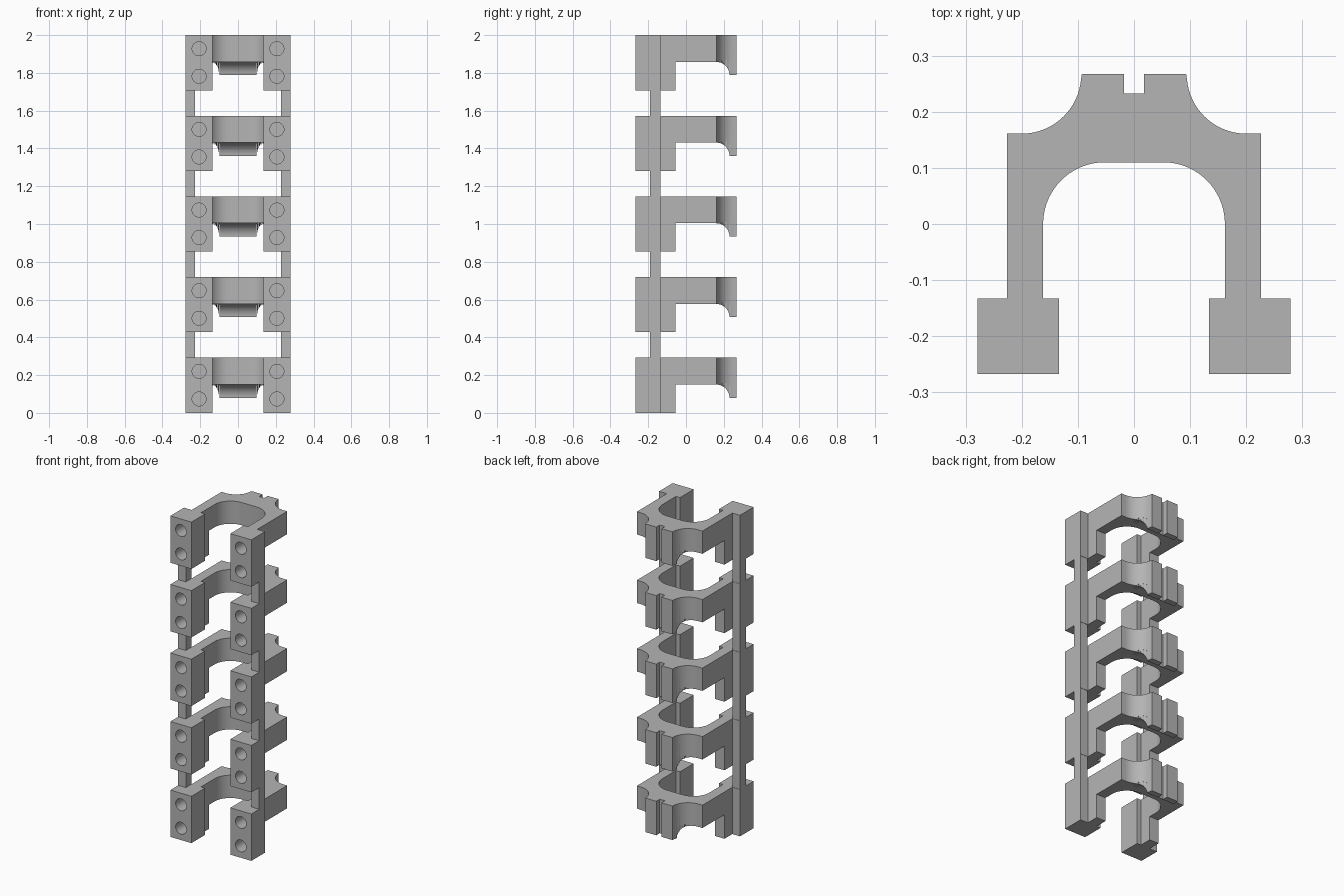
import bpy, bmesh, math
from mathutils import Vector

cube = bpy.data.objects.get("Cube")
if cube:
    bpy.data.objects.remove(cube)

# One plain grey for the whole rack
grey = bpy.data.materials.new("plain_grey")
grey.use_nodes = True
grey.diffuse_color = (0.46, 0.46, 0.46, 1)
grey.node_tree.nodes["Principled BSDF"].inputs["Base Color"].default_value = grey.diffuse_color

LEVELS, PITCH, HEIGHT = 5, 0.427, 0.292


def arc(cx, cy, r, start, end, steps=18):
    angles = [math.radians(start + (end - start) * i / steps) for i in range(steps + 1)]
    return [(cx + r * math.cos(a), cy + r * math.sin(a)) for a in angles]


def add_object(name, bm):
    bmesh.ops.recalc_face_normals(bm, faces=bm.faces)
    mesh = bpy.data.meshes.new(name)
    bm.to_mesh(mesh)
    bm.free()
    mesh.materials.append(grey)
    obj = bpy.data.objects.new(name, mesh)
    bpy.context.scene.collection.objects.link(obj)
    return obj


def prism(name, points, sweep):
    """Extrude a closed outline of 3D points along a vector."""
    bm = bmesh.new()
    face = bm.faces.new([bm.verts.new(p) for p in points])
    out = bmesh.ops.extrude_face_region(bm, geom=[face])
    moved = [v for v in out["geom"] if isinstance(v, bmesh.types.BMVert)]
    bmesh.ops.translate(bm, verts=moved, vec=Vector(sweep))
    return add_object(name, bm)


def box(name, low, high):
    (x0, y0, z0), (x1, y1, z1) = low, high
    base = [(x0, y0, z0), (x1, y0, z0), (x1, y1, z0), (x0, y1, z0)]
    return prism(name, base, (0, 0, z1 - z0))


# Bracket outline: slot, prong, scooped shoulder, arm, mounting block, inner arch
half = [(0.018, 0.233), (0.018, 0.267), (0.093, 0.267)]
half += arc(0.2, 0.267, 0.106, 180, 270)[1:]
half += [(0.226, 0.161), (0.226, -0.133), (0.279, -0.133), (0.279, -0.267),
         (0.134, -0.267), (0.134, -0.133), (0.162, -0.133)]
half += arc(0.052, 0, 0.11, 0, 90)
outline = half + [(-x, y) for x, y in reversed(half)]
bracket = prism("bracket", [(x, y, 0) for x, y in outline], (0, 0, HEIGHT))

# Cutter for the underside: raised arms and a curved lip below the prongs
under = [(-0.056, -0.1), (-0.056, 0.15)] + arc(0.16, 0.08, 0.07, 90, 0)
under += [(0.237, 0.08), (0.4, 0.08), (0.4, -0.1)]
cutters = [prism("underside_cutter", [(-0.4, y, z) for y, z in under], (0.8, 0, 0))]

# Cutters for bolt holes and the fine grooves in the lip
for side in (-1, 1):
    for z in (0.074, 0.22):
        ring = arc(side * 0.206, z, 0.037, 0, 360, 32)[:-1]
        cutters.append(prism("hole_cutter", [(x, -0.3, h) for x, h in ring], (0, 0.13, 0)))
    for i in range(4):
        x = side * (0.1 + 0.009 * i)
        top = 0.145 + 0.012 * (i % 2)
        cutters.append(box("groove_cutter", (x - 0.0015, 0.15, 0), (x + 0.0015, 0.3, top)))

for cutter in cutters:
    cutter.hide_render = True
    mod = bracket.modifiers.new("cut", "BOOLEAN")
    mod.operation = "DIFFERENCE"
    mod.solver = "EXACT"
    mod.object = cutter
graph = bpy.context.evaluated_depsgraph_get()
bracket_mesh = bpy.data.meshes.new_from_object(bracket.evaluated_get(graph))
bracket.modifiers.clear()
bracket.data = bracket_mesh
for cutter in cutters:
    bpy.data.objects.remove(cutter)
bracket_mesh.shade_smooth()
bracket_mesh.set_sharp_from_angle(angle=math.radians(30))

# Stack of equal brackets, joined by rails at the outer edges
bracket.name = "bracket_1"
for level in range(1, LEVELS):
    copy = bpy.data.objects.new(f"bracket_{level + 1}", bracket_mesh)
    copy.location.z = level * PITCH
    bpy.context.scene.collection.objects.link(copy)
    for side, name in ((1, "left"), (-1, "right")):
        x0, x1 = sorted((side * 0.227, side * 0.279))
        box(f"{name}_rail_{level}", (x0, -0.19, (level - 1) * PITCH + HEIGHT),
            (x1, -0.135, level * PITCH))
